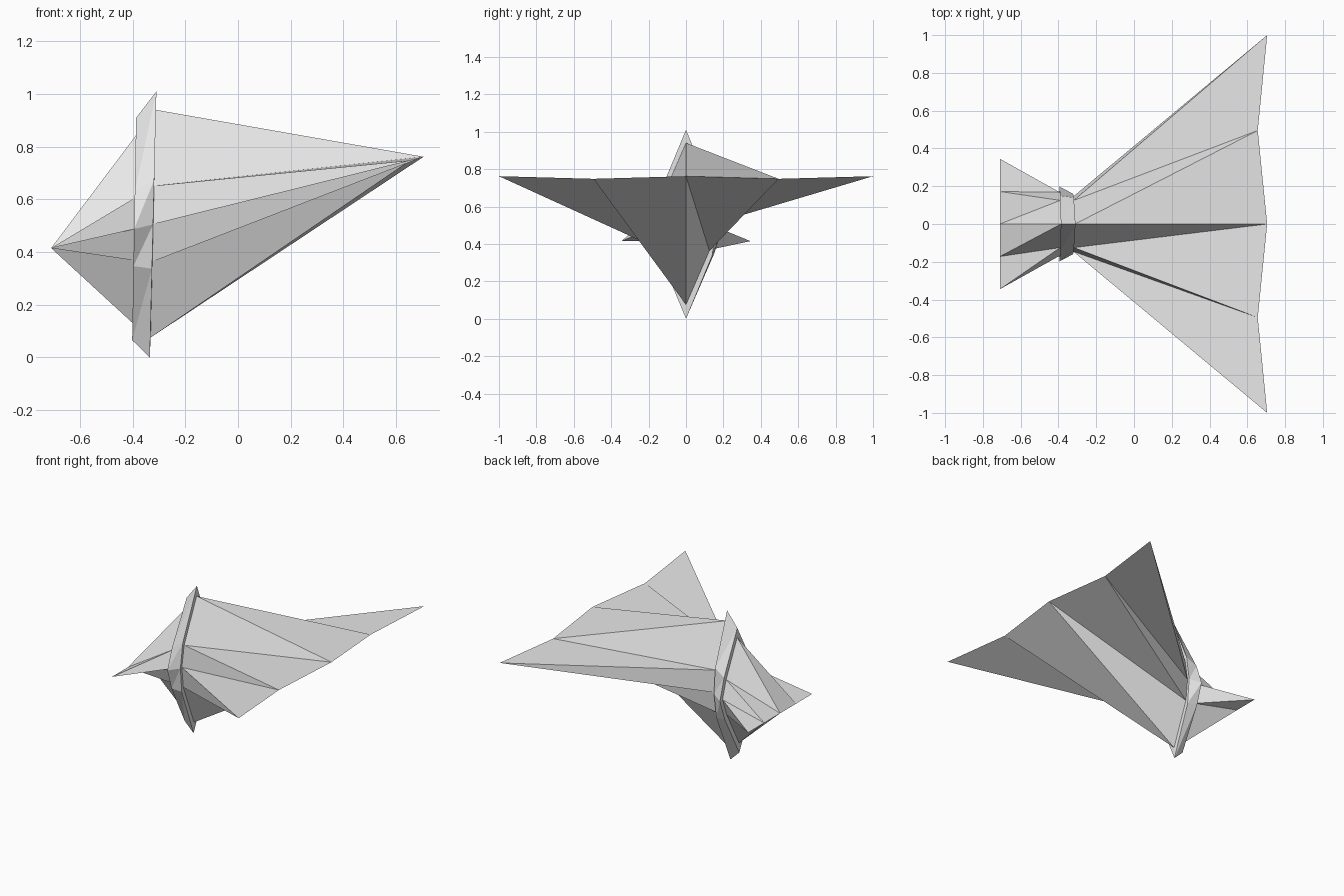
import bpy

cube = bpy.data.objects.get("Cube")
if cube:
    bpy.data.objects.remove(cube, do_unlink=True)

grey = bpy.data.materials.new("light grey")
grey.use_nodes = True
grey.diffuse_color = (0.8, 0.8, 0.8, 1)
grey.node_tree.nodes["Principled BSDF"].inputs["Base Color"].default_value = (0.8, 0.8, 0.8, 1)


def section(top, bottom, y_side, y_mid):
    """Eight-sided slanted section; top and bottom are (x, z) on the centre line."""
    def at(t, y):
        return (top[0] + (bottom[0] - top[0]) * t, y, top[1] + (bottom[1] - top[1]) * t)
    half = [at(0, 0), at(1 / 3, y_side), at(1 / 2, y_mid), at(2 / 3, y_side), at(1, 0)]
    return half + [(x, -y, z) for x, y, z in reversed(half[1:4])]


def tip(centre, fold, corner):
    """Flat pinched end: upper and lower points coincide along one edge."""
    half = [centre, fold, corner, fold, centre]
    return half + [(x, -y, z) for x, y, z in reversed(half[1:4])]


def skin(name, loops):
    """Join successive loops, ordered along +x, with flat triangles."""
    verts, faces = [], []
    index = {}

    def vid(p):
        if p not in index:
            index[p] = len(verts)
            verts.append(p)
        return index[p]

    for a, b in zip(loops, loops[1:]):
        for i in range(8):
            j = (i + 1) % 8
            for tri in ((a[i], b[j], a[j]), (a[i], b[i], b[j])):
                ids = [vid(p) for p in tri]
                if len(set(ids)) == 3:
                    faces.append(ids)
    mesh = bpy.data.meshes.new(name)
    mesh.from_pydata(verts, [], faces)
    mesh.materials.append(grey)
    mesh.update()
    obj = bpy.data.objects.new(name, mesh)
    bpy.context.collection.objects.link(obj)


# Sections along the bow
small_tip = tip((-0.71, 0.0, 0.415), (-0.71, 0.172, 0.415), (-0.71, 0.345, 0.415))
small_root = section((-0.386, 0.845), (-0.40, 0.13), 0.125, 0.168)
knot_left = section((-0.387, 0.91), (-0.402, 0.065), 0.15, 0.198)
knot_right = section((-0.31, 1.01), (-0.335, 0.0), 0.14, 0.16)
large_root = section((-0.312, 0.94), (-0.332, 0.075), 0.125, 0.145)
large_tip = tip((0.705, 0.0, 0.762), (0.655, 0.495, 0.748), (0.705, 1.0, 0.762))

# Parts
skin("small_wing", [small_tip, small_root])
skin("knot", [small_root, knot_left, knot_right, large_root])
skin("large_wing", [large_root, large_tip])
